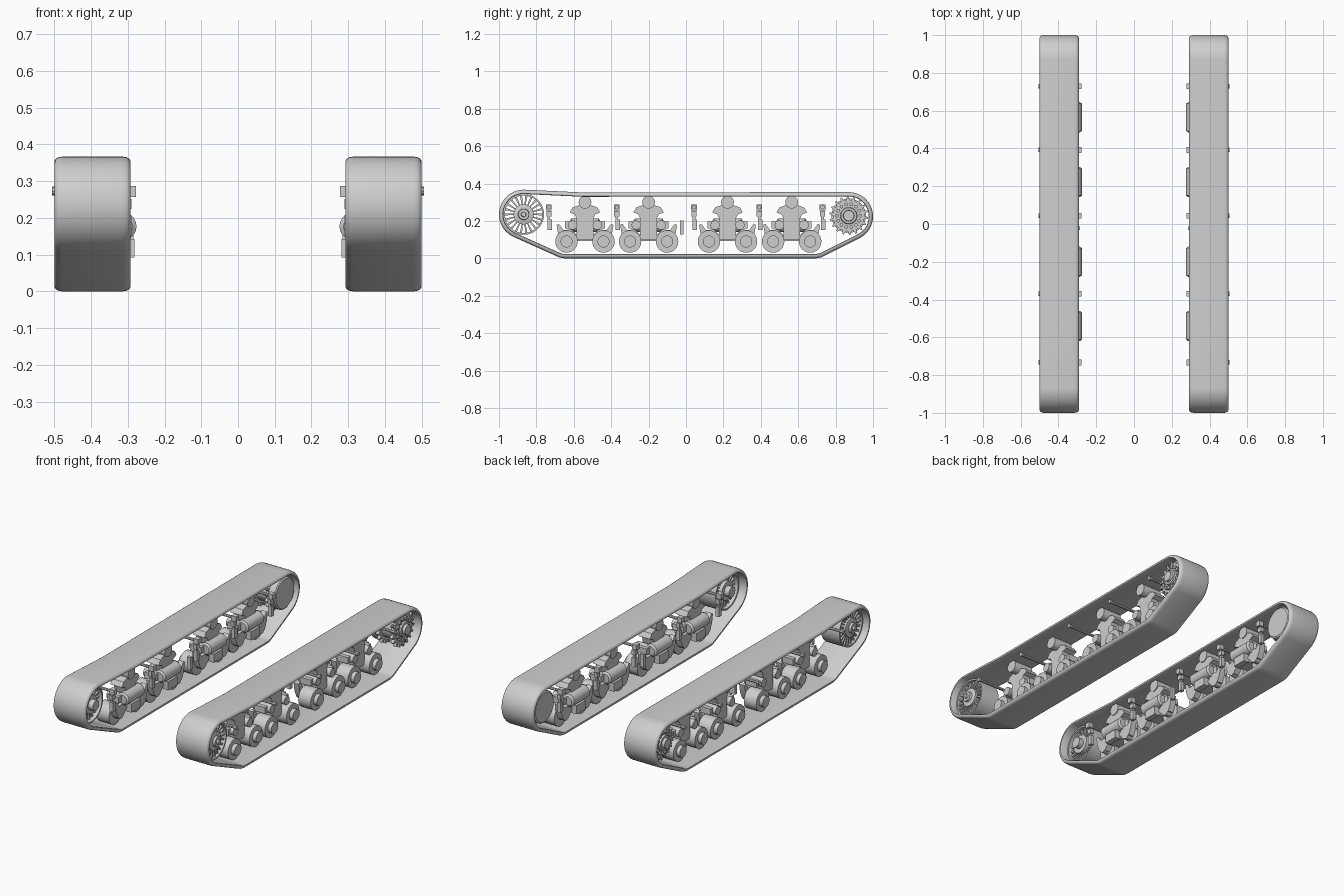
import bpy, bmesh
from math import cos, sin, pi, radians

cube = bpy.data.objects.get("Cube")
if cube:
    bpy.data.objects.remove(cube)

grey = bpy.data.materials.new("plain grey")
grey.use_nodes = True
GREY = (0.62, 0.62, 0.62, 1)
grey.diffuse_color = GREY
grey.node_tree.nodes["Principled BSDF"].inputs["Base Color"].default_value = GREY


class Part:
    """Collects solids of the left track; the right one is mirrored."""

    def __init__(self, name):
        self.name, self.bm = name, bmesh.new()

    def loft(self, rings, closed=False):
        rows = [[self.bm.verts.new(p) for p in ring] for ring in rings]
        n = len(rows[0])
        pairs = list(zip(rows, rows[1:]))
        if closed:
            pairs.append((rows[-1], rows[0]))
        else:
            self.bm.faces.new(rows[0])
            self.bm.faces.new(rows[-1])
        for a, b in pairs:
            for i in range(n):
                j = (i + 1) % n
                self.bm.faces.new((a[i], a[j], b[j], b[i]))

    def prism(self, outline, x0, x1):
        self.loft([[(x, y, z) for y, z in outline] for x in (x0, x1)])

    def box(self, x0, x1, y, z, wide, high):
        a, b = wide / 2, high / 2
        self.prism([(y - a, z - b), (y + a, z - b), (y + a, z + b), (y - a, z + b)], x0, x1)

    def lathe(self, profile, y, z, n=24, closed=False):
        self.loft([[(x, y + r * cos(2 * pi * i / n), z + r * sin(2 * pi * i / n))
                    for i in range(n)] for x, r in profile], closed)

    def rod(self, x0, x1, y, z, r, n=16):
        self.lathe([(x0, r), (x1, r)], y, z, n)

    def lathe_along(self, profile, x, z, n=20):
        """Turn a profile of (y, radius) around a lengthwise axis."""
        self.loft([[(x + r * cos(2 * pi * i / n), y, z + r * sin(2 * pi * i / n))
                    for i in range(n)] for y, r in profile])

    def finish(self):
        bmesh.ops.recalc_face_normals(self.bm, faces=self.bm.faces[:])
        mesh = bpy.data.meshes.new(self.name)
        self.bm.to_mesh(mesh)
        self.bm.free()
        mesh.materials.append(grey)
        obj = bpy.data.objects.new(self.name, mesh)
        bpy.context.collection.objects.link(obj)
        obj.modifiers.new("Mirror", "MIRROR")
        bpy.ops.object.select_all(action="DESELECT")
        obj.select_set(True)
        bpy.context.view_layer.objects.active = obj
        bpy.ops.object.shade_smooth_by_angle(angle=radians(35))


# Track belt: arcs (centre y, centre z, radius, start angle, end angle, steps)
ARCS = [(-0.868, 0.235, 0.132, 90, 247, 20), (-0.645, 0.1, 0.1, 247, 270, 4),
        (0.69, 0.1, 0.1, 270, 295, 4), (0.87, 0.224, 0.13, 295, 450, 20),
        (-0.55, 0.222, 0.13, 90, 90, 0)]
# Belt cross-section: (x, depth below the outer surface)
SECTION = [(0.292, 0.02), (0.292, 0.013), (0.296, 0.006), (0.303, 0.002), (0.314, 0),
           (0.478, 0), (0.489, 0.002), (0.496, 0.006), (0.5, 0.013), (0.5, 0.02),
           (0.494, 0.023), (0.298, 0.023)]
rings = []
for cy, cz, r, a0, a1, steps in ARCS:
    for i in range(steps + 1):
        a = radians(a0 + (a1 - a0) * i / max(steps, 1))
        rings.append([(x, cy + (r - d) * cos(a), cz + (r - d) * sin(a)) for x, d in SECTION])
belt = Part("track_belt")
belt.loft(rings, closed=True)
belt.finish()

BOGIES = (-0.54, -0.2, 0.222, 0.565)
WHEEL_OFFSET = 0.099

# Road wheels: plain drums with a short hub outside and an axle inside
wheels = Part("road_wheels")
for by in BOGIES:
    for s in (-1, 1):
        wheels.lathe([(0.31, 0.02), (0.345, 0.02), (0.345, 0.06), (0.425, 0.06),
                      (0.425, 0.032), (0.447, 0.032)], by + s * WHEEL_OFFSET, 0.09)
wheels.finish()

# Return rollers on top of each bogie
rollers = Part("return_rollers")
for by in BOGIES:
    rollers.rod(0.31, 0.43, by, 0.3, 0.034, 24)
rollers.finish()


def mirrored(half, cy):
    """Turn a half outline (offset, z) into a full one around cy."""
    return [(cy + y, z) for y, z in half] + [(cy - y, z) for y, z in reversed(half)]


# Bogie frames: body with sloped shoulders, lengthwise spring drum, lower plate
frames = Part("bogie_frames")
BODY = [(0.045, 0.098), (0.045, 0.215), (0.055, 0.235), (0.082, 0.245), (0.066, 0.272), (0.03, 0.285)]
for by in BOGIES:
    frames.prism(mirrored(BODY, by), 0.315, 0.39)
    frames.box(0.282, 0.316, by, 0.118, 0.084, 0.05)
    frames.lathe_along([(by - 0.08, 0.026), (by - 0.072, 0.037), (by + 0.072, 0.037),
                        (by + 0.08, 0.026)], 0.313, 0.177)
    for s in (-1, 1):
        frames.rod(0.32, 0.41, by + s * 0.066, 0.178, 0.025)
        frames.box(0.32, 0.39, by + s * 0.092, 0.178, 0.03, 0.036)
frames.finish()

# Swing arms from the bogie to each wheel
arms = Part("swing_arms")
ARM = [(0.04, 0.12), (0.075, 0.155), (0.115, 0.15), (0.14, 0.185), (0.152, 0.178),
       (0.144, 0.13), (0.125, 0.085), (0.08, 0.075)]
for by in BOGIES:
    for s in (-1, 1):
        arms.prism([(by + s * y, z) for y, z in ARM], 0.31, 0.345)
arms.finish()

# Hangers: cross rod, clamp blocks and a hanging stem
hangers = Part("hull_hangers")
for y in (-0.733, -0.37, 0.043, 0.392, 0.73):
    hangers.rod(0.30, 0.492, y, 0.272, 0.008, 8)
    hangers.rod(0.492, 0.506, y, 0.273, 0.012, 8)
    hangers.box(0.278, 0.308, y, 0.272, 0.03, 0.03)
    hangers.box(0.29, 0.312, y, 0.238, 0.028, 0.028)
    hangers.box(0.295, 0.309, y, 0.215, 0.014, 0.05)
    hangers.box(0.29, 0.312, y + 0.004, 0.18, 0.024, 0.056)
hangers.box(0.285, 0.308, -0.022, 0.165, 0.018, 0.075)
hangers.finish()

# Front idler: open rim, thin radial spokes and a stepped hub
IY, IZ = -0.868, 0.235
idler = Part("front_idler")
idler.lathe([(0.34, 0.109), (0.46, 0.109), (0.46, 0.1), (0.34, 0.1)], IY, IZ, 40, closed=True)
idler.lathe([(0.31, 0.03), (0.34, 0.03), (0.34, 0.054), (0.46, 0.054), (0.465, 0.036),
             (0.465, 0.03), (0.478, 0.028), (0.478, 0.014), (0.488, 0.012)], IY, IZ)
SPOKES = 22
for i in range(SPOKES):
    a = 2 * pi * i / SPOKES
    idler.prism([(IY + r * cos(a) - w * sin(a), IZ + r * sin(a) + w * cos(a))
                 for r, w in ((0.05, -0.003), (0.102, -0.006), (0.102, 0.006), (0.05, 0.003))],
                0.36, 0.45)
idler.finish()

# Rear drive sprocket: two toothed rings, drum, bolts and hub
SY, SZ = 0.87, 0.228
sprocket = Part("drive_sprocket")
TEETH = 18
outline = []
for i in range(TEETH):
    for step, r in ((0, 0.084), (0.35, 0.084), (0.55, 0.104), (0.75, 0.104)):
        a = 2 * pi * (i + step) / TEETH
        outline.append((SY + r * cos(a), SZ + r * sin(a)))
for x in (0.35, 0.44):
    sprocket.prism(outline, x, x + 0.018)
sprocket.lathe([(0.35, 0.07), (0.462, 0.07), (0.462, 0.045), (0.474, 0.042),
                (0.474, 0.03), (0.49, 0.028)], SY, SZ, 32)
for i in range(14):
    a = 2 * pi * i / 14
    sprocket.rod(0.455, 0.472, SY + 0.062 * cos(a), SZ + 0.062 * sin(a), 0.01, 8)
sprocket.finish()

# Final drive cover on the inner side of the sprocket
cover = Part("final_drive_cover")
cover.lathe([(0.305, 0.084), (0.311, 0.092), (0.35, 0.092)], SY, SZ, 32)
cover.finish()
